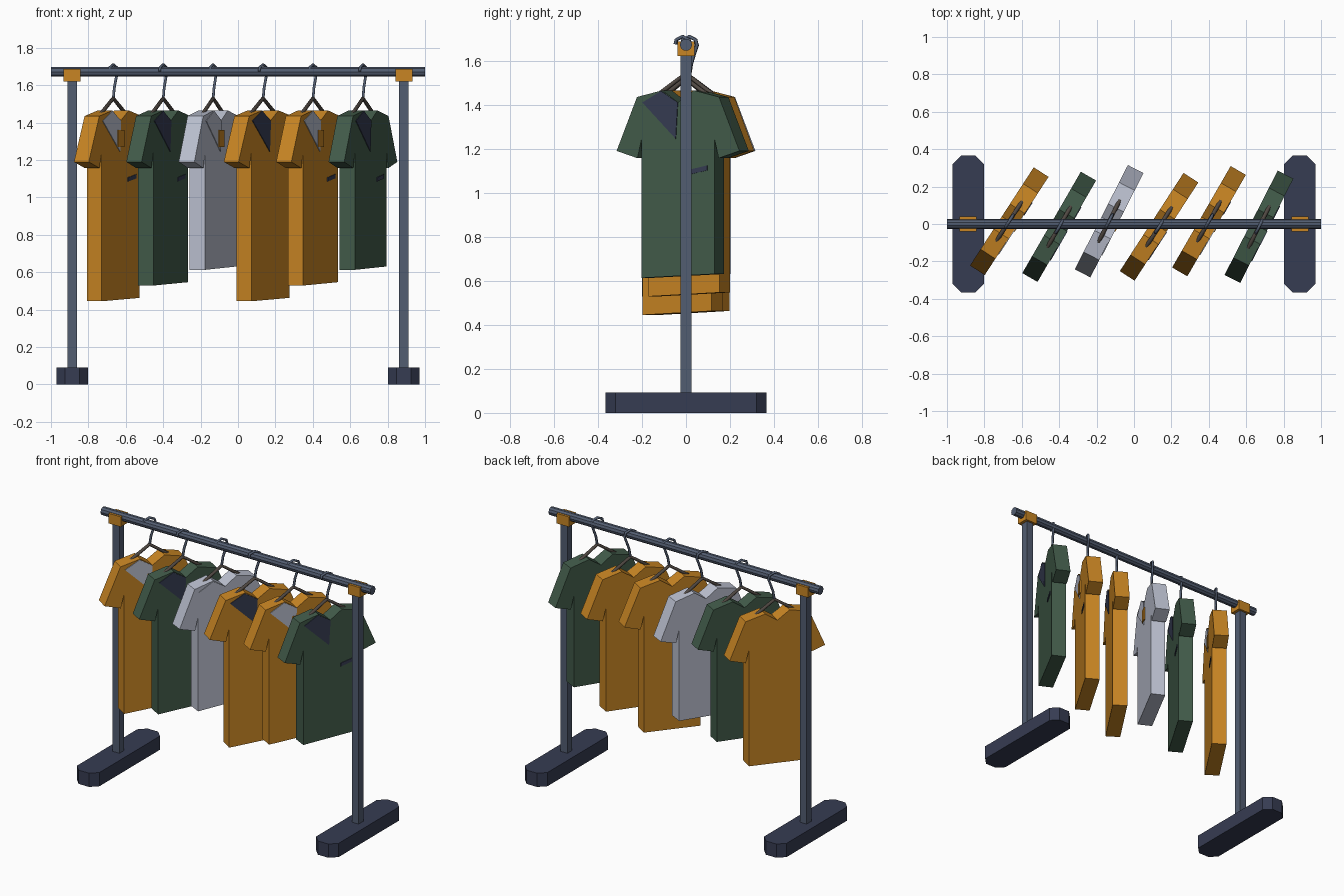
import bpy, bmesh
from math import radians, pi
from mathutils import Matrix, Vector

cube = bpy.data.objects.get("Cube")
if cube:
    bpy.data.objects.remove(cube, do_unlink=True)


def material(name, rgb):
    m = bpy.data.materials.new(name)
    m.use_nodes = True
    m.diffuse_color = (*rgb, 1)
    m.node_tree.nodes["Principled BSDF"].inputs["Base Color"].default_value = (*rgb, 1)
    return m


STEEL = material("slate steel", (0.085, 0.11, 0.165))
NAVY = material("dark navy", (0.037, 0.045, 0.085))
OCHRE = material("ochre", (0.58, 0.235, 0.017))
GREEN = material("forest green", (0.054, 0.105, 0.068))
PALE = material("pale grey", (0.5, 0.53, 0.63))
WOOD = material("dark wood", (0.08, 0.065, 0.055))


def add_object(name, bm, mat, matrix=Matrix()):
    bmesh.ops.recalc_face_normals(bm, faces=bm.faces[:])
    mesh = bpy.data.meshes.new(name)
    bm.to_mesh(mesh)
    bm.free()
    mesh.materials.append(mat)
    ob = bpy.data.objects.new(name, mesh)
    ob.matrix_world = matrix
    bpy.context.collection.objects.link(ob)
    return ob


def prism(name, points, depth, mat, matrix=Matrix()):
    """Extrude a closed 3D outline by the depth vector."""
    bm = bmesh.new()
    face = bm.faces.new([bm.verts.new(p) for p in points])
    out = bmesh.ops.extrude_face_region(bm, geom=[face])
    moved = [v for v in out["geom"] if isinstance(v, bmesh.types.BMVert)]
    bmesh.ops.translate(bm, verts=moved, vec=depth)
    return add_object(name, bm, mat, matrix)


def box(name, low, high, mat):
    (x0, y0, z0), (x1, y1, z1) = low, high
    outline = [(x0, y0, z0), (x1, y0, z0), (x1, y1, z0), (x0, y1, z0)]
    return prism(name, outline, (0, 0, z1 - z0), mat)


def panel(name, outline, front, thick, mat, matrix):
    """Flat x-z outline whose front lies at y = front."""
    return prism(name, [(x, front, z) for x, z in outline], (0, thick, 0), mat, matrix)


def wire(name, points, radius, mat, matrix):
    """Thin faceted tube through points."""
    curve = bpy.data.curves.new(name, "CURVE")
    curve.dimensions = "3D"
    curve.bevel_depth = radius
    curve.bevel_resolution = 1
    curve.use_fill_caps = True
    spline = curve.splines.new("POLY")
    spline.points.add(len(points) - 1)
    for p, (x, z) in zip(spline.points, points):
        p.co = (x, 0, z, 1)
    curve.materials.append(mat)
    ob = bpy.data.objects.new(name, curve)
    ob.matrix_world = matrix
    bpy.context.collection.objects.link(ob)


# Rail
bm = bmesh.new()
bmesh.ops.create_cone(bm, cap_ends=True, segments=10, radius1=0.028, radius2=0.028, depth=2,
                      matrix=Matrix.Translation((0, 0, 1.672)) @ Matrix.Rotation(pi / 2, 4, "Y"))
add_object("rail", bm, STEEL)

# Uprights, feet and rail brackets
HX, HY, C = 0.084, 0.365, 0.045
for side, s in (("right", -1), ("left", 1)):
    x = s * 0.887
    box(f"{side}_post", (x - 0.025, -0.025, 0.08), (x + 0.025, 0.025, 1.65), STEEL)
    box(f"{side}_bracket", (x - 0.045, -0.039, 1.62), (x + 0.045, 0.039, 1.687), OCHRE)
    corner = [(HX, HY - C), (HX - C, HY)]
    half = corner + [(-a, b) for a, b in reversed(corner)]
    foot = half + [(-a, -b) for a, b in half]
    prism(f"{side}_foot", [(x + a, b, 0) for a, b in foot], (0, 0, 0.092), NAVY)

# Garment shapes
SLEEVE = [(0.08, 1.465), (0.209, 1.435), (0.313, 1.19), (0.207, 1.157), (0.186, 1.245)]
LAPEL = [(-0.18, 1.41), (-0.085, 1.462), (0, 1.41), (-0.01, 1.245)]
PLACKET = [(-0.035, 1.27), (0.025, 1.27), (0.025, 1.36), (-0.035, 1.36)]
POCKET = [(0.07, 1.085), (0.15, 1.102), (0.15, 1.124), (0.07, 1.107)]
HOOK = [(-0.038, 1.675), (-0.033, 1.695), (0, 1.71), (0.033, 1.695), (0.04, 1.67),
        (0.027, 1.635), (0.01, 1.585), (0, 1.525)]
T = 0.047


def garment(n, x, y, angle, hem, cloth, lapel, placket, pocket):
    place = Matrix.Translation((x, y, 0)) @ Matrix.Rotation(radians(angle), 4, "Z")
    right = SLEEVE + [(0.186, hem + 0.018)]
    left = [(-0.186, hem)] + [(-a, b) for a, b in reversed(SLEEVE)]
    outline = [(0, 1.41)] + right + left
    panel(f"shirt_{n}", outline, -T, 2 * T, cloth, place)
    panel(f"shirt_{n}_lapel", LAPEL, -T - 0.004, 0.005, lapel, place)
    if placket:
        panel(f"shirt_{n}_placket", PLACKET, -T - 0.008, 0.009, OCHRE, place)
    if pocket:
        panel(f"shirt_{n}_pocket", POCKET, -T - 0.004, 0.005, NAVY, place)
    # Hanger
    wire(f"hanger_{n}_hook", HOOK, 0.008, STEEL, place)
    wire(f"hanger_{n}_arms", [(-0.14, 1.435), (0, 1.53), (0.14, 1.435)], 0.011, WOOD, place)


cloths = [OCHRE, GREEN, PALE, OCHRE, OCHRE, GREEN]
for i, cloth in enumerate(cloths):
    even = i % 2 == 0
    garment(i + 1, -0.667 + 0.267 * i, 0.015 if even else -0.015, 57 + 3 * (i % 3),
            0.445 + 0.084 * (i % 3), cloth, PALE if even else NAVY, even, i not in (2, 3))
